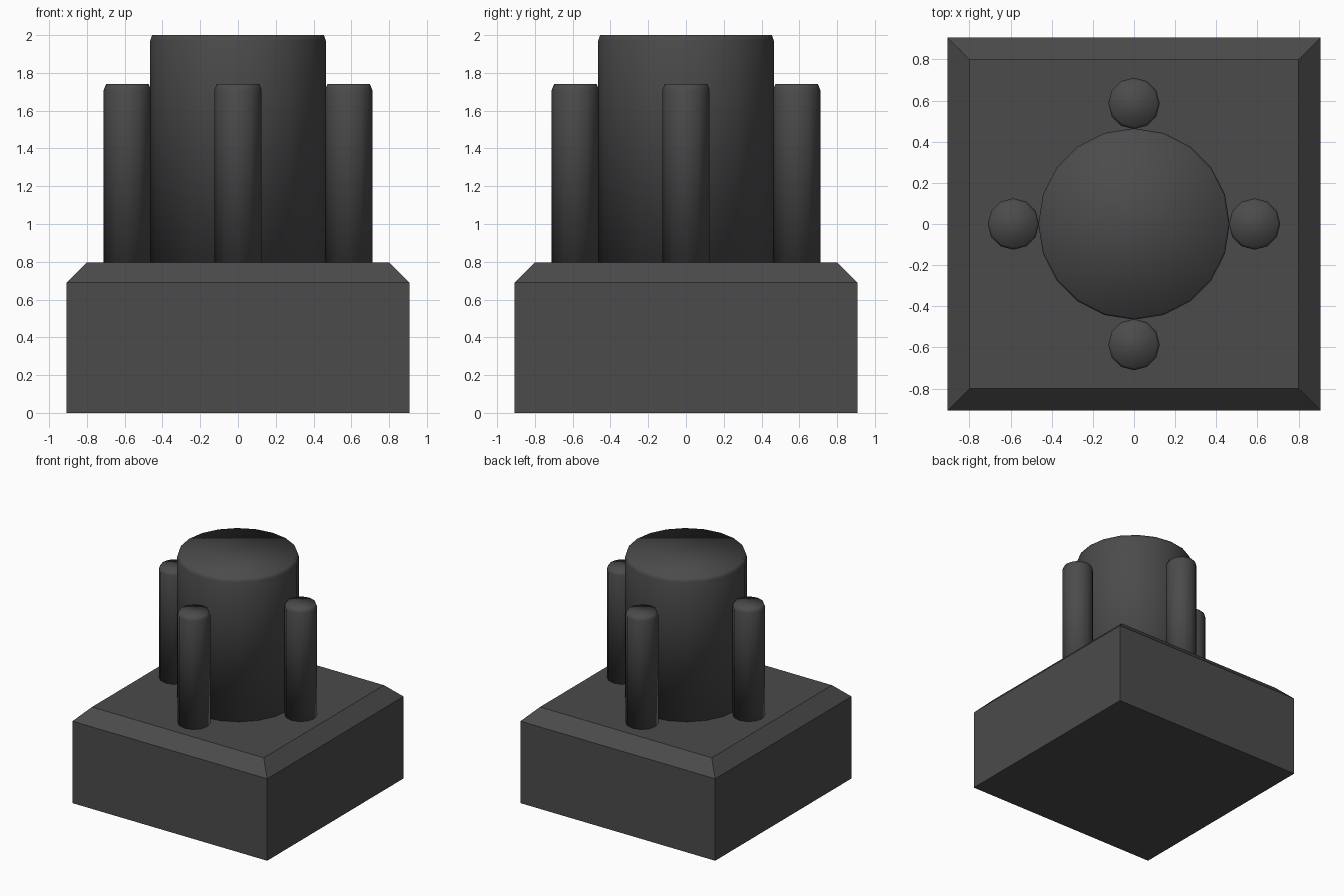
import bpy, bmesh
from math import pi, cos, sin

if "Cube" in bpy.data.objects:
    bpy.data.objects.remove(bpy.data.objects["Cube"])

mat = bpy.data.materials.new("dark grey")
mat.diffuse_color = (0.07, 0.07, 0.07, 1)
mat.use_nodes = True
mat.node_tree.nodes["Principled BSDF"].inputs["Base Color"].default_value = mat.diffuse_color


def stack(name, rings, sides, turn=0.0, centre=(0, 0), smooth=False):
    """Closed solid from (radius, height) rings with a regular outline."""
    bm = bmesh.new()
    loops = [[bm.verts.new((r * cos(turn + 2 * pi * i / sides),
                            r * sin(turn + 2 * pi * i / sides), z))
              for i in range(sides)] for r, z in rings]
    for a, b in zip(loops, loops[1:]):
        for i in range(sides):
            j = (i + 1) % sides
            bm.faces.new((a[i], a[j], b[j], b[i]))
    bm.faces.new(loops[0][::-1])
    bm.faces.new(loops[-1])
    for f in bm.faces:
        f.smooth = smooth
    me = bpy.data.meshes.new(name)
    bm.to_mesh(me)
    bm.free()
    me.materials.append(mat)
    ob = bpy.data.objects.new(name, me)
    ob.location = (*centre, 0)
    bpy.context.collection.objects.link(ob)
    return ob


# Square base with a chamfered top edge
d = 2 ** 0.5
stack("base", [(0.907 * d, 0), (0.907 * d, 0.69), (0.80 * d, 0.797)], 4, pi / 4)

# Central round post with a slightly narrowed rim
stack("central_post", [(0.465, 0.79), (0.465, 1.97), (0.455, 2.0)], 20, smooth=True)

# Four thin pins around the post
for k in range(4):
    a = k * pi / 2
    stack(f"pin_{k + 1}", [(0.125, 0.79), (0.125, 1.71), (0.113, 1.74)], 12,
          centre=(0.586 * cos(a), 0.586 * sin(a)), smooth=True)
